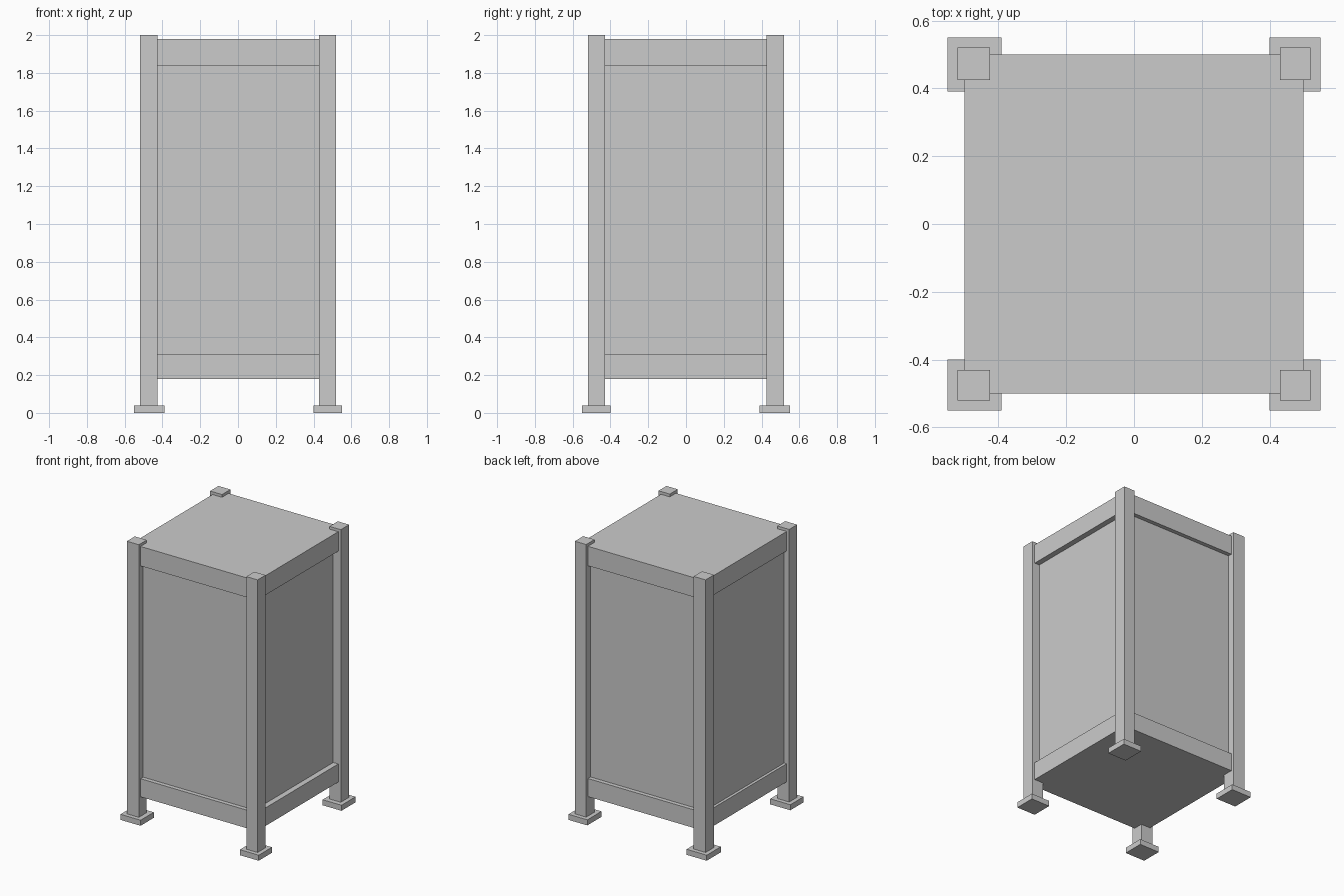
import bpy, bmesh

if "Cube" in bpy.data.objects:
    bpy.data.objects.remove(bpy.data.objects["Cube"])

# darker grey for the recessed body
dark = bpy.data.materials.new("dark_grey")
dark.diffuse_color = (0.55, 0.55, 0.55, 1)
dark.use_nodes = True
dark.node_tree.nodes["Principled BSDF"].inputs["Base Color"].default_value = dark.diffuse_color


def box(name, x0, x1, y0, y1, z0, z1, mat=None):
    bpy.ops.mesh.primitive_cube_add(size=1, location=((x0 + x1) / 2, (y0 + y1) / 2, (z0 + z1) / 2))
    ob = bpy.context.object
    ob.name = name
    ob.scale = (x1 - x0, y1 - y0, z1 - z0)
    bpy.ops.object.transform_apply(location=False, rotation=False, scale=True)
    if mat:
        ob.data.materials.append(mat)
    return ob


# corner posts with square feet
xs = {"left": ((-0.52, -0.425), (-0.55, -0.39)), "right": ((0.43, 0.52), (0.40, 0.55))}
ys = {"front": ((-0.52, -0.43), (-0.55, -0.40)), "back": ((0.425, 0.52), (0.39, 0.55))}
for nx, (px, fx) in xs.items():
    for ny, (py, fy) in ys.items():
        box(f"{ny}_{nx}_post", *px, *py, 0.0, 2.0)
        box(f"{ny}_{nx}_foot", *fx, *fy, 0.0, 0.04)

# bottom and top frames
box("bottom_frame", -0.5, 0.5, -0.5, 0.5, 0.18, 0.31)
box("top_frame", -0.5, 0.5, -0.5, 0.5, 1.84, 1.98)

# recessed body panels
LEFT = -0.48
box("body_panels", LEFT, 0.46, -0.47, 0.47, 0.31, 1.84, dark)

# thin raised door outline on the left side
half = [(0.32, 0.40), (0.32, 1.07), (0.18, 1.64)]
outline = half + [(0.0, 1.73)] + [(-y, z) for y, z in reversed(half)]
bm = bmesh.new()
face = bm.faces.new([bm.verts.new((LEFT - 0.004, y, z)) for y, z in outline])
bmesh.ops.inset_region(bm, faces=[face], thickness=0.015, use_even_offset=True)
bmesh.ops.delete(bm, geom=[face], context='FACES_ONLY')
ring = bmesh.ops.extrude_face_region(bm, geom=bm.faces[:])
bmesh.ops.translate(bm, vec=(0.005, 0, 0),
                    verts=[g for g in ring["geom"] if isinstance(g, bmesh.types.BMVert)])
bmesh.ops.recalc_face_normals(bm, faces=bm.faces[:])
me = bpy.data.meshes.new("door_outline")
bm.to_mesh(me)
bm.free()
door = bpy.data.objects.new("door_outline", me)
bpy.context.collection.objects.link(door)
me.materials.append(dark)
